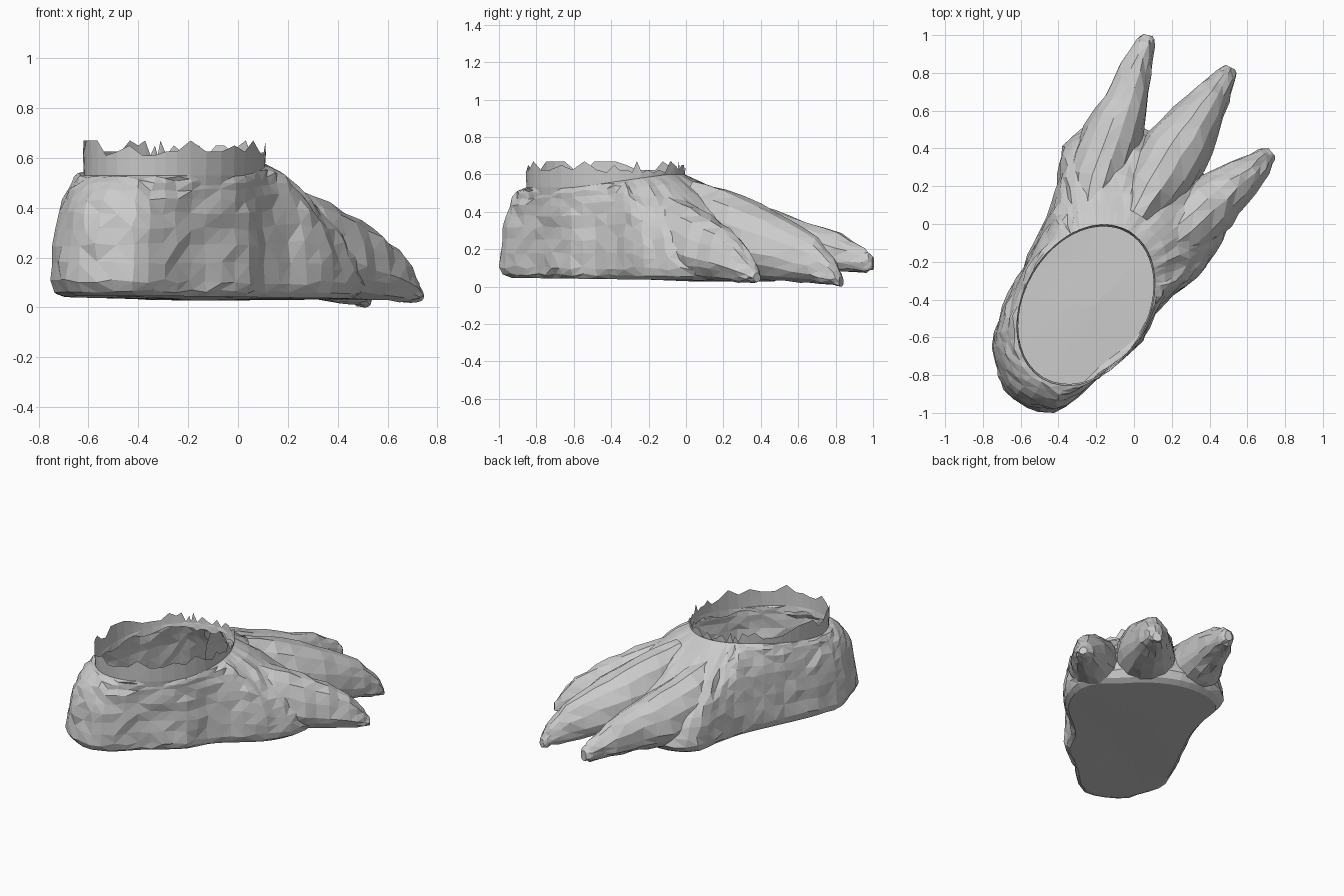
import bpy, bmesh, math, random
from mathutils import Vector

if "Cube" in bpy.data.objects:
    bpy.data.objects.remove(bpy.data.objects["Cube"])

random.seed(4)
N = 56  # segments around the foot


def loft(name, rings, cap_start=False, cap_end=False, jitter=0.0, floor=-1.0):
    """Skin a list of closed rings into a faceted triangulated mesh."""
    bm = bmesh.new()
    rows = []
    for ring in rings:
        rows.append([bm.verts.new(p) for p in ring])
    for a, b in zip(rows, rows[1:]):
        n = len(a)
        for i in range(n):
            j = (i + 1) % n
            bm.faces.new((a[i], a[j], b[j], b[i]))
    if cap_start:
        bm.faces.new(rows[0][::-1])
    if cap_end:
        bm.faces.new(rows[-1])
    for row in rows[1:-1]:
        for v in row:
            if v.co.z > floor:
                v.co += Vector([random.uniform(-jitter, jitter) for _ in range(3)])
    bmesh.ops.recalc_face_normals(bm, faces=bm.faces)
    bmesh.ops.triangulate(bm, faces=bm.faces)
    me = bpy.data.meshes.new(name)
    bm.to_mesh(me)
    bm.free()
    ob = bpy.data.objects.new(name, me)
    bpy.context.collection.objects.link(ob)
    return ob


def closed_curve(pts, count):
    """Evenly spaced samples of a smooth closed curve through pts."""
    pts = [Vector(p) for p in pts]
    m, fine = len(pts), []
    for i in range(m):
        p0, p1, p2, p3 = (pts[(i + k) % m] for k in (-1, 0, 1, 2))
        for s in range(20):
            t = s / 20
            fine.append(0.5 * (2 * p1 + (p2 - p0) * t
                               + (2 * p0 - 5 * p1 + 4 * p2 - p3) * t * t
                               + (3 * p1 - p0 - 3 * p2 + p3) * t ** 3))
    lens = [0]
    for i in range(len(fine)):
        lens.append(lens[-1] + (fine[(i + 1) % len(fine)] - fine[i]).length)
    out, k = [], 0
    for i in range(count):
        d = lens[-1] * i / count
        while lens[k + 1] < d:
            k += 1
        f = (d - lens[k]) / (lens[k + 1] - lens[k])
        out.append(fine[k].lerp(fine[(k + 1) % len(fine)], f))
    return out


# Foot outline seen from above (without toes), counter-clockwise from the heel
outline = closed_curve([
    (-0.50, -0.99), (-0.36, -0.97), (-0.18, -0.80), (0.03, -0.63), (0.14, -0.44),
    (0.40, -0.21), (0.50, 0.0), (0.48, 0.15), (0.36, 0.27), (0.22, 0.41),
    (0.06, 0.50), (-0.10, 0.53), (-0.25, 0.51), (-0.37, 0.42), (-0.40, 0.25),
    (-0.46, 0.04), (-0.56, -0.17), (-0.71, -0.48), (-0.745, -0.67), (-0.67, -0.90)], N)

# Ankle opening: tilted ellipse, matched to the outline by direction
C = Vector((-0.255, -0.43))
AX = Vector((0.5, 0.866))
AY = Vector((-0.866, 0.5))
opening = []
for p in outline:
    d = p - C
    a = math.atan2(d.dot(AY) / 0.33, d.dot(AX) / 0.45)
    opening.append(C + AX * 0.45 * math.cos(a) + AY * 0.33 * math.sin(a))


def sole_z(p):
    return 0.035 - 0.012 * p.y


def rim_z(p):
    return 0.53 + 0.07 * max(0.0, min(1.0, (p.y + 0.6) / 0.5))


# Body shell: sole, rounded edge, then walls that slope gently over the instep
mid = Vector((-0.15, -0.2))
rings = []
for s, dz in ((0.3, 0), (0.65, 0), (0.92, 0), (0.97, 0.02)):
    rings.append([(*mid.lerp(p, s), sole_z(p) + dz) for p in outline])
for k in range(10):
    a = math.pi / 2 * k / 9
    ring = []
    for p, q in zip(outline, opening):
        z0 = sole_z(p) + 0.06
        t = 1 - math.cos(a)
        w = max(0.0, min(1.0, ((p - q).length - 0.2) / 0.15))
        rise = (1 - w) * math.sin(a) + w * t ** 0.55
        ring.append((*p.lerp(q, t), z0 + (rim_z(q) - z0) * rise))
    rings.append(ring)
loft("foot_body", rings, cap_start=True, jitter=0.009, floor=0.06)

# Torn collar standing around the opening
base = [(*(C + (q - C) * 0.985), rim_z(q) - random.uniform(0.01, 0.05)) for q in opening]
waist = [(*q, rim_z(q)) for q in opening]
torn = [(*(C + (q - C) * 1.01), random.choice((0.61, 0.625, 0.65, 0.67))) for q in opening]
loft("torn_collar", [base, waist, torn])


# Tapering toes; stations are x, y, bottom z, top z, half width
def toe(name, stations, sides=14):
    st = [Vector(s) for s in stations]
    fine = []
    for a, b in zip(st, st[1:]):
        fine += [a.lerp(b, t) for t in (0, 0.5)]
    fine.append(st[-1])
    rows = []
    for i, s in enumerate(fine):
        d = fine[min(i + 1, len(fine) - 1)] - fine[max(i - 1, 0)]
        side = Vector((d[1], -d[0])).normalized()
        ring = []
        for k in range(sides):
            a = 2 * math.pi * k / sides
            w = s[4] * math.cos(a)
            sn = math.sin(a)
            low = s[2] + 0.38 * (s[3] - s[2])
            h = low + sn * ((s[3] - low) if sn > 0 else (low - s[2]))
            ring.append((s[0] + side.x * w, s[1] + side.y * w, h))
        rows.append(ring)
    loft(name, rows, cap_end=True, jitter=0.007)


toe("inner_toe", [
    (-0.22, 0.10, 0.10, 0.53, 0.12), (-0.19, 0.25, 0.06, 0.485, 0.16),
    (-0.11, 0.47, 0.05, 0.41, 0.165),
    (-0.045, 0.64, 0.06, 0.35, 0.12), (0.01, 0.82, 0.08, 0.285, 0.09),
    (0.065, 0.96, 0.075, 0.20, 0.05), (0.075, 1.0, 0.09, 0.16, 0.025)])
toe("middle_toe", [
    (0.02, 0.05, 0.10, 0.57, 0.13), (0.11, 0.20, 0.06, 0.525, 0.17),
    (0.22, 0.38, 0.04, 0.45, 0.185),
    (0.33, 0.54, 0.03, 0.36, 0.14), (0.43, 0.70, 0.015, 0.26, 0.09),
    (0.49, 0.79, 0.005, 0.15, 0.055), (0.51, 0.83, 0.0, 0.06, 0.028)])
toe("outer_toe", [
    (0.16, -0.12, 0.10, 0.51, 0.12), (0.27, -0.02, 0.06, 0.46, 0.16),
    (0.41, 0.11, 0.035, 0.385, 0.16),
    (0.53, 0.21, 0.03, 0.315, 0.12), (0.63, 0.29, 0.025, 0.235, 0.085),
    (0.70, 0.355, 0.022, 0.13, 0.055), (0.73, 0.38, 0.025, 0.075, 0.025)])
